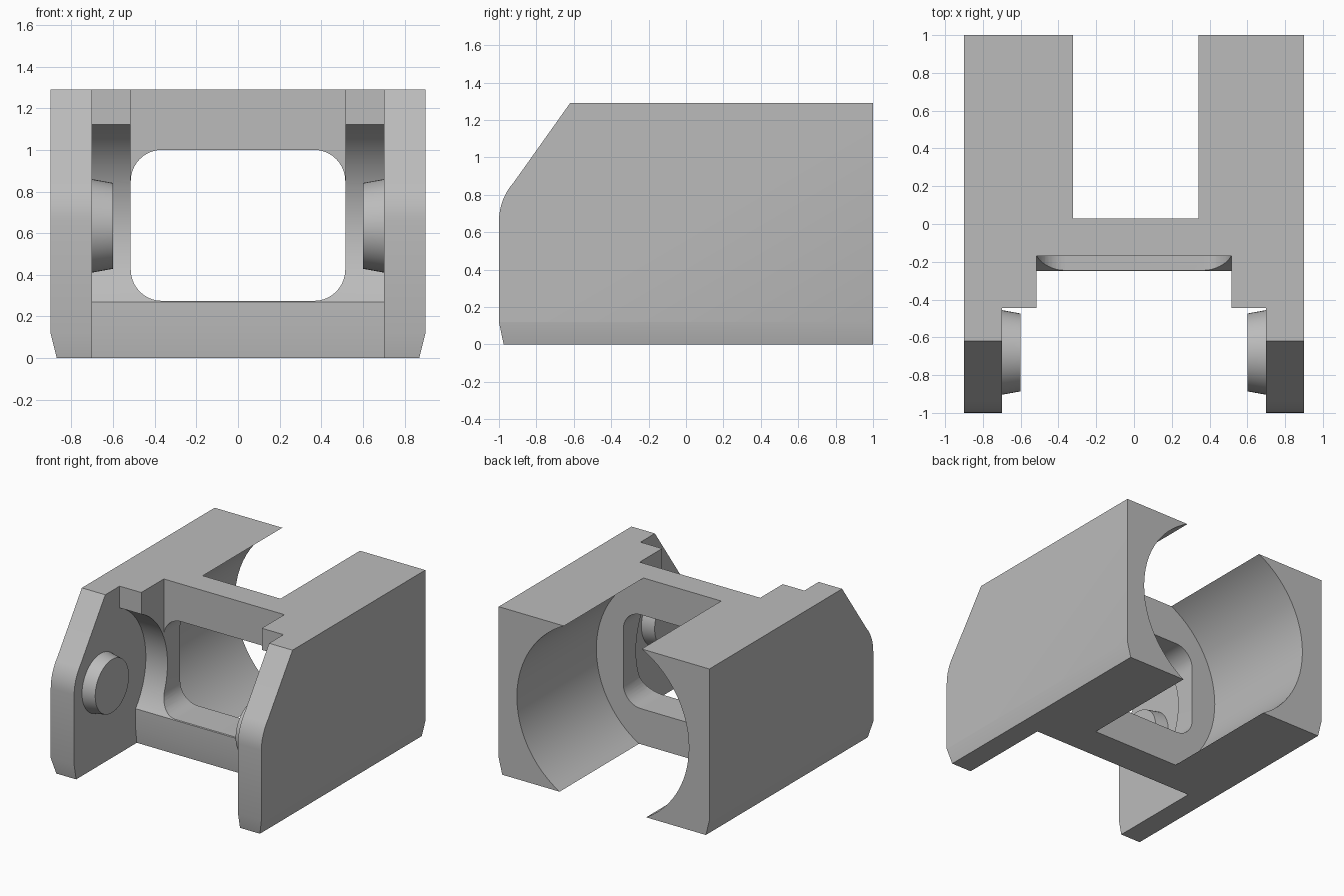
import bpy, bmesh, math
from mathutils import Vector

cube = bpy.data.objects.get("Cube")
if cube:
    bpy.data.objects.remove(cube, do_unlink=True)

grey = bpy.data.materials.new("plain grey")
grey.use_nodes = True
colour = (0.5, 0.5, 0.5, 1)
grey.diffuse_color = colour
grey.node_tree.nodes["Principled BSDF"].inputs["Base Color"].default_value = colour

PIVOT_Y, PIVOT_Z = -0.68, 0.62


def add_object(name, bm):
    bmesh.ops.recalc_face_normals(bm, faces=bm.faces)
    mesh = bpy.data.meshes.new(name)
    bm.to_mesh(mesh)
    bm.free()
    mesh.materials.append(grey)
    obj = bpy.data.objects.new(name, mesh)
    bpy.context.collection.objects.link(obj)
    return obj


def extrude(name, points, start, end, axis):
    """Extrude a (y, z) profile along x, or an (x, z) profile along y."""
    bm = bmesh.new()
    if axis == "x":
        verts = [bm.verts.new((start, a, b)) for a, b in points]
        move = Vector((end - start, 0, 0))
    else:
        verts = [bm.verts.new((a, start, b)) for a, b in points]
        move = Vector((0, end - start, 0))
    face = bm.faces.new(verts)
    result = bmesh.ops.extrude_face_region(bm, geom=[face])
    moved = [v for v in result["geom"] if isinstance(v, bmesh.types.BMVert)]
    bmesh.ops.translate(bm, verts=moved, vec=move)
    return add_object(name, bm)


def arc(ca, cb, r, first, last, steps):
    angles = [math.radians(first + (last - first) * i / steps) for i in range(steps + 1)]
    return [(ca + r * math.cos(t), cb + r * math.sin(t)) for t in angles]


def cut(target, cutter):
    cutter.hide_render = True
    cutter.hide_viewport = True
    mod = target.modifiers.new(cutter.name, "BOOLEAN")
    mod.operation = "DIFFERENCE"
    mod.solver = "EXACT"
    mod.object = cutter


# Body: side profile with sloping, softly rounded front
nose = arc(-0.69, 0.66, 0.31, 180, 138, 8)
body = extrude("body", [(1, 0), (-0.975, 0), (-1, 0.12)] + nose
               + [(-0.62, 1.29), (1, 1.29)], -0.9, 0.9, "x")

# Front bay between the cheeks, with a round clearance around the pivots
low = math.degrees(math.asin(-0.35 / 0.555))
high = math.degrees(math.acos(0.235 / 0.555))
bay = [(-1.3, -0.12), (-0.22, -0.12), (-0.25, 0.12)]
bay += arc(PIVOT_Y, PIVOT_Z, 0.555, low - 0.1, high, 32)
bay += [(-0.445, 1.5), (-1.3, 1.5)]
cut(body, extrude("bay_cutter", bay, -0.7, 0.7, "x"))

# Rounded window and the open-topped recess in front of it
bottom = arc(-0.365, 0.425, 0.15, 180, 270, 10) + arc(0.365, 0.425, 0.15, 270, 360, 10)
top = arc(0.365, 0.85, 0.15, 0, 90, 10) + arc(-0.365, 0.85, 0.15, 90, 180, 10)
cut(body, extrude("window_cutter", bottom + top, -1.3, 0.3, "y"))
cut(body, extrude("recess_cutter", bottom + [(0.515, 1.5), (-0.515, 1.5)], -1.3, -0.17, "y"))

# Large round bore, open at the back, top and bottom
cut(body, extrude("bore_cutter", arc(0.01, 0.635, 0.735, 0, 355, 71), 0.03, 1.3, "y"))

# Slight taper along the outer bottom edges
for side, label in ((-1, "right"), (1, "left")):
    wedge = [(0.925, 0.22), (0.865, -0.02), (1.1, -0.02), (1.1, 0.22)]
    cut(body, extrude(label + "_taper_cutter", [(side * a, b) for a, b in wedge],
                      -1.3, 1.3, "y"))

# Apply the cuts so the sharp edges can be shaded
bpy.context.view_layer.update()
graph = bpy.context.evaluated_depsgraph_get()
mesh = bpy.data.meshes.new_from_object(body.evaluated_get(graph))
body.modifiers.clear()
body.data = mesh

# Tapered pivot pegs facing each other
pegs = []
for side, label in ((-1, "right"), (1, "left")):
    bm = bmesh.new()
    rings = []
    for x, r in ((0.71, 0.226), (0.6, 0.206)):
        rings.append([bm.verts.new((side * x, y, z))
                      for y, z in arc(PIVOT_Y, 0.635, r, 0, 352.5, 47)])
    for ring in rings:
        bm.faces.new(ring)
    for i in range(48):
        j = (i + 1) % 48
        bm.faces.new((rings[0][i], rings[0][j], rings[1][j], rings[1][i]))
    pegs.append(add_object(label + "_pivot_peg", bm))

# Smooth curves, sharp corners
for obj in [body] + pegs:
    bpy.ops.object.select_all(action="DESELECT")
    obj.select_set(True)
    bpy.context.view_layer.objects.active = obj
    bpy.ops.object.shade_smooth_by_angle(angle=math.radians(20))
